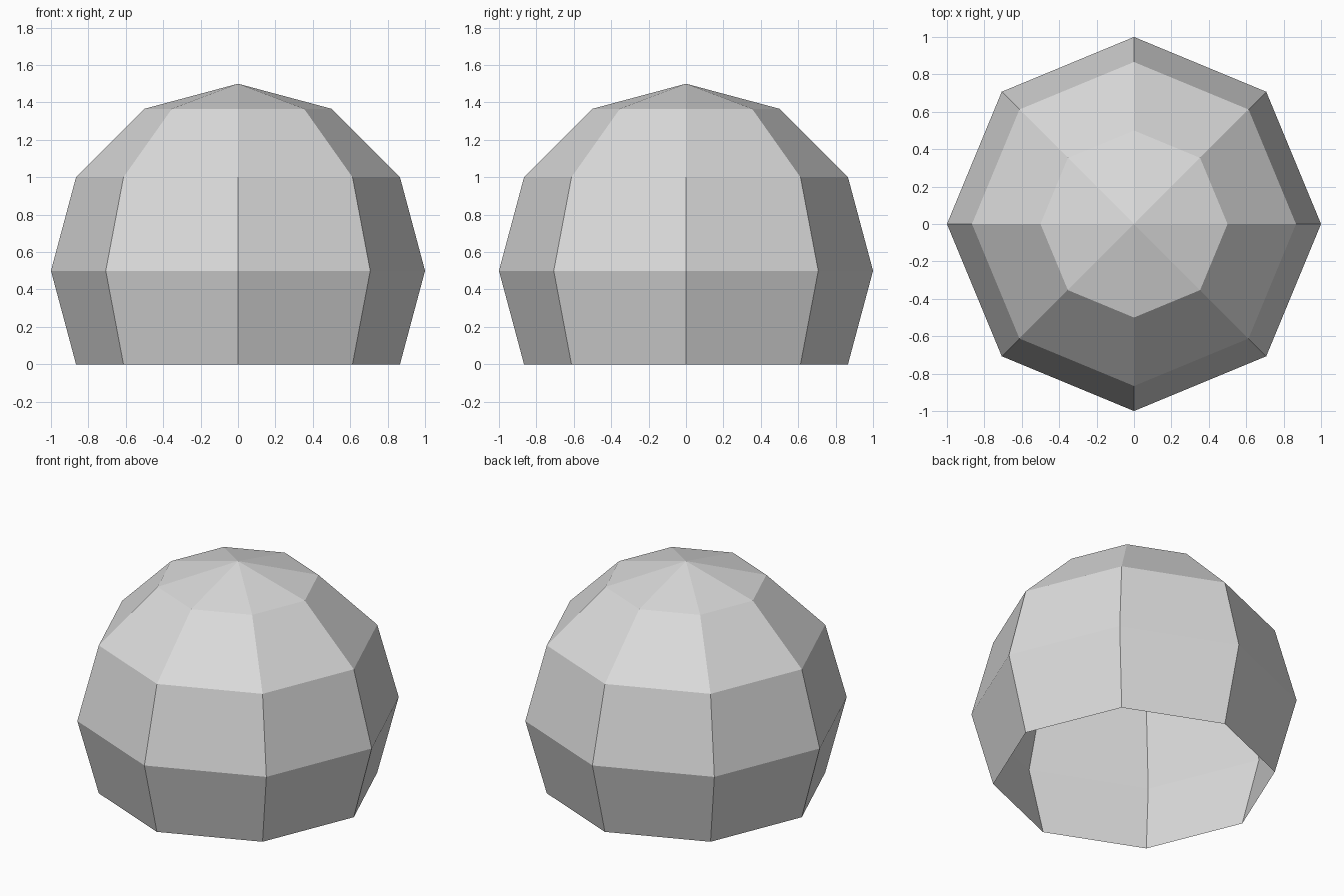
import bpy
import bmesh

cube = bpy.data.objects.get("Cube")
if cube:
    bpy.data.objects.remove(cube, do_unlink=True)

# Plain grey surface
grey = bpy.data.materials.new("light_grey")
grey.use_nodes = True
colour = (0.71, 0.71, 0.71, 1.0)
grey.diffuse_color = colour
grey.node_tree.nodes["Principled BSDF"].inputs["Base Color"].default_value = colour

# Faceted sphere, raised so that its lower ring of corners lies on the ground
bm = bmesh.new()
bmesh.ops.create_uvsphere(bm, u_segments=8, v_segments=6, radius=1.0)
bmesh.ops.translate(bm, verts=bm.verts, vec=(0, 0, 0.5))
bmesh.ops.recalc_face_normals(bm, faces=bm.faces)

# Remove everything below ground, leaving an open-bottomed dome
below = [v for v in bm.verts if v.co.z < -0.01]
bmesh.ops.delete(bm, geom=below, context='VERTS')

mesh = bpy.data.meshes.new("dome_shell")
bm.to_mesh(mesh)
bm.free()
mesh.materials.append(grey)
dome = bpy.data.objects.new("dome_shell", mesh)
bpy.context.scene.collection.objects.link(dome)
